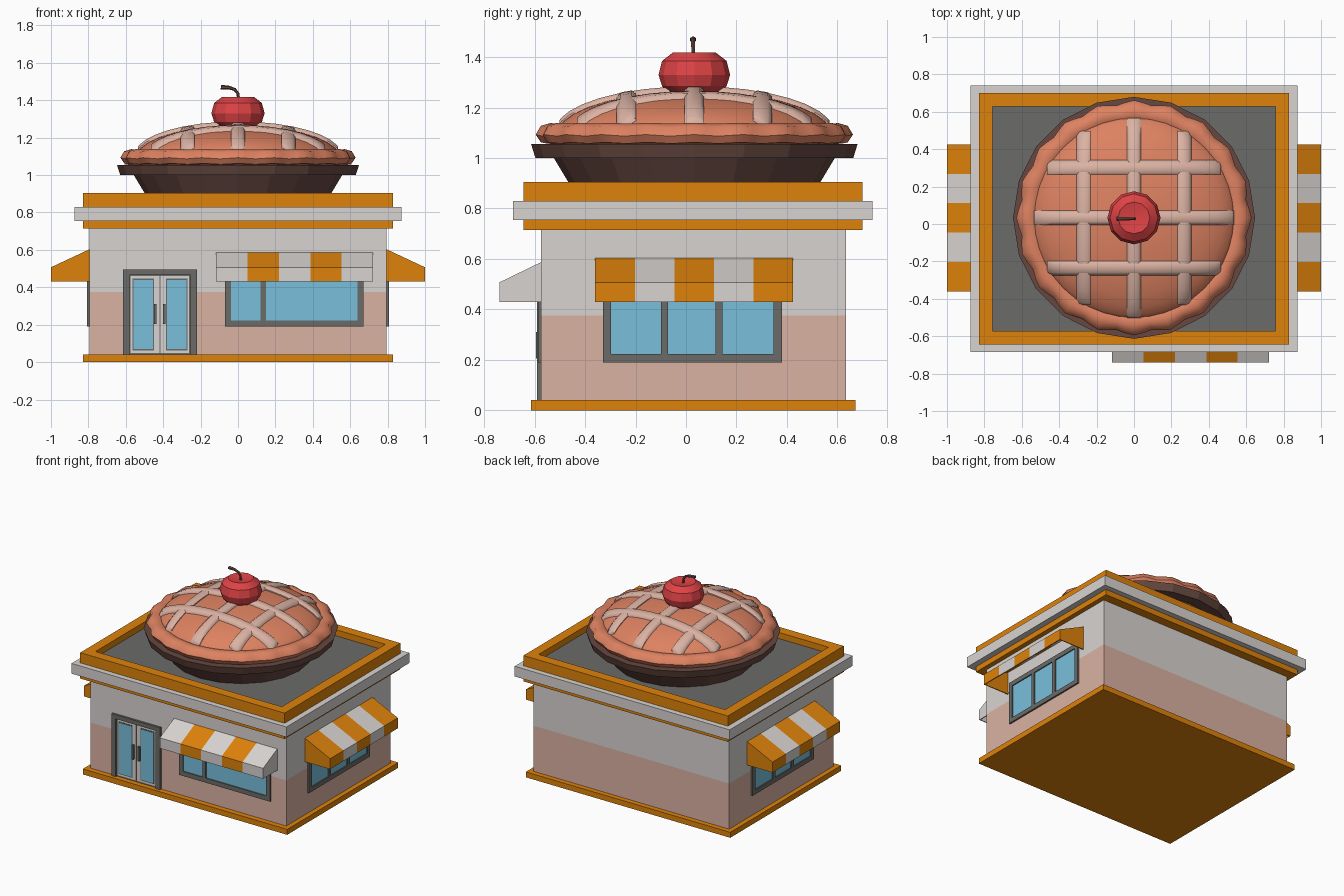
import bpy, bmesh, math
from mathutils import Vector

if "Cube" in bpy.data.objects:
    bpy.data.objects.remove(bpy.data.objects["Cube"])


def srgb(r, g, b):
    return [((c + 0.055) / 1.055) ** 2.4 if c > 0.04 else c / 12.92 for c in (r, g, b)] + [1]


def material(name, *rgb):
    m = bpy.data.materials.new(name)
    m.diffuse_color = srgb(*rgb)
    m.use_nodes = True
    m.node_tree.nodes["Principled BSDF"].inputs["Base Color"].default_value = m.diffuse_color
    return m


ORANGE = material("orange trim", 0.87, 0.51, 0.04)
WHITE = material("off white", 0.85, 0.83, 0.82)
PINK = material("pale pink", 0.86, 0.70, 0.64)
GREY = material("dark grey", 0.42, 0.42, 0.41)
GLASS = material("blue glass", 0.47, 0.75, 0.86)
BROWN = material("pan brown", 0.40, 0.28, 0.25)
CRUST = material("baked crust", 0.87, 0.51, 0.38)
RED = material("cherry red", 0.87, 0.26, 0.27)

PIE_Y = 0.033
WALL_X, WALL_FRONT, WALL_BACK = 0.795, -0.575, 0.635


def finish(name, bm, mats, smooth=None, recalc=True):
    if recalc:
        bmesh.ops.recalc_face_normals(bm, faces=bm.faces[:])
    me = bpy.data.meshes.new(name)
    bm.to_mesh(me)
    bm.free()
    ob = bpy.data.objects.new(name, me)
    bpy.context.collection.objects.link(ob)
    for m in mats:
        me.materials.append(m)
    if smooth:
        bpy.ops.object.select_all(action='DESELECT')
        ob.select_set(True)
        bpy.context.view_layer.objects.active = ob
        bpy.ops.object.shade_smooth_by_angle(angle=math.radians(smooth))
    return ob


def box_bm(lo, hi):
    bm = bmesh.new()
    bmesh.ops.create_cube(bm, size=1)
    for v in bm.verts:
        v.co = [(lo[i] + hi[i]) / 2 + v.co[i] * (hi[i] - lo[i]) for i in range(3)]
    return bm


def box(name, lo, hi, mat):
    return finish(name, box_bm(lo, hi), [mat])


def skin(bm, rings, closed_rings=False):
    """Bridge consecutive closed loops of vertices with quads."""
    n = len(rings)
    for i in range(n if closed_rings else n - 1):
        a, b = rings[i], rings[(i + 1) % n]
        for j in range(len(a)):
            k = (j + 1) % len(a)
            bm.faces.new((a[j], a[k], b[k], b[j]))


def lathe(name, profile, sides, mat, smooth=None, phase=math.pi / 2):
    bm = bmesh.new()
    rings = [[bm.verts.new((r * math.cos(phase + math.tau * i / sides),
                            PIE_Y + r * math.sin(phase + math.tau * i / sides), z))
              for i in range(sides)] for r, z in profile]
    skin(bm, rings)
    bm.faces.new(rings[0])
    bm.faces.new(rings[-1])
    return finish(name, bm, [mat], smooth)


# --- Building shell ---
box("base_plinth", (-0.83, -0.615, 0), (0.83, 0.672, 0.04), ORANGE)
bm = box_bm((-WALL_X, WALL_FRONT, 0.03), (WALL_X, WALL_BACK, 0.73))
bmesh.ops.bisect_plane(bm, geom=bm.verts[:] + bm.edges[:] + bm.faces[:],
                       plane_co=(0, 0, 0.375), plane_no=(0, 0, 1))
for f in bm.faces:
    f.material_index = 1 if f.calc_center_median().z < 0.375 else 0
finish("walls", bm, [WHITE, PINK])
box("cornice_lower", (-0.83, -0.645, 0.715), (0.83, 0.70, 0.757), ORANGE)
box("cornice_band", (-0.873, -0.685, 0.755), (0.873, 0.74, 0.83), WHITE)

# Parapet with a sunken grey roof
bm = box_bm((-0.83, -0.645, 0.825), (0.83, 0.70, 0.905))
top = max(bm.faces, key=lambda f: f.calc_center_median().z)
bmesh.ops.inset_region(bm, faces=[top], thickness=0.103)
floor = bmesh.ops.extrude_discrete_faces(bm, faces=[top])["faces"][0]
for v in floor.verts:
    v.co.z = 0.86
floor.material_index = 1
finish("parapet_roof", bm, [ORANGE, GREY])


# --- Wall fittings: u runs along the wall, d outwards from it ---
def place(side, u, d, z):
    if side == "front":
        return Vector((u, WALL_FRONT - d, z))
    return Vector(((1 if side == "right" else -1) * (WALL_X + d), u, z))


def plate(name, side, u0, u1, z0, z1, depth, mat):
    a, b = place(side, u0, -0.005, z0), place(side, u1, depth, z1)
    box(f"{side}_{name}", [min(p) for p in zip(a, b)], [max(p) for p in zip(a, b)], mat)


def window(side, u0, u1, z0, z1, mullions, t=0.033):
    plate("window_glass", side, u0 + t, u1 - t, z0 + t, z1 - t, 0.004, GLASS)
    plate("window_sill", side, u0, u1, z0, z0 + t, 0.012, GREY)
    plate("window_head", side, u0, u1, z1 - t, z1, 0.012, GREY)
    for i, u in enumerate([u0 + t / 2, u1 - t / 2] + mullions):
        w = t if i < 2 else 0.028
        plate(f"window_post_{i}", side, u - w / 2, u + w / 2, z0 + t, z1 - t, 0.012, GREY)


def awning(side, u0, u1, depth, z_top, mats, n=5):
    """Hollow striped awning: sloped top, front valance and end caps."""
    bm = bmesh.new()
    profile = [(0, z_top), (depth, 0.507), (depth, 0.43)]
    rows = [[bm.verts.new(place(side, u0 + (u1 - u0) * i / n, d, z)) for d, z in profile]
            for i in range(n + 1)]
    for i in range(n):
        for j in range(2):
            f = bm.faces.new((rows[i][j], rows[i][j + 1], rows[i + 1][j + 1], rows[i + 1][j]))
            f.material_index = i % 2
    for row, u in ((rows[0], u0), (rows[-1], u1)):
        bm.faces.new(row + [bm.verts.new(place(side, u, 0, 0.43))])
    bmesh.ops.recalc_face_normals(bm, faces=bm.faces[:])
    slope = next(f for f in bm.faces if abs(f.normal.z) > 0.1)
    if slope.normal.z < 0:
        bmesh.ops.reverse_faces(bm, faces=bm.faces[:])
    ob = finish(f"{side}_awning", bm, mats, recalc=False)
    mod = ob.modifiers.new("thickness", 'SOLIDIFY')
    mod.thickness, mod.offset = 0.008, -1


window("front", -0.07, 0.672, 0.19, 0.50, [0.135])
awning("front", -0.117, 0.722, 0.165, 0.587, [WHITE, ORANGE])
for side in ("right", "left"):
    window(side, -0.33, 0.38, 0.19, 0.50, [-0.085, 0.13])
    awning(side, -0.36, 0.425, 1 - WALL_X, 0.603, [ORANGE, WHITE])

# Double door
plate("door_frame_left", "front", -0.615, -0.58, 0.04, 0.495, 0.016, GREY)
plate("door_frame_right", "front", -0.255, -0.22, 0.04, 0.495, 0.016, GREY)
plate("door_frame_top", "front", -0.58, -0.255, 0.465, 0.495, 0.016, GREY)
plate("door_gap", "front", -0.58, -0.255, 0.04, 0.465, 0.002, GREY)
for s, label in ((-1, "left"), (1, "right")):
    def span(a, b, c=-0.4175):
        return sorted((c + s * a, c + s * b))
    plate(f"door_leaf_{label}", "front", *span(0.003, 0.156), 0.05, 0.46, 0.005, WHITE)
    plate(f"door_pane_edge_{label}", "front", *span(0.032, 0.147), 0.063, 0.447, 0.007, GREY)
    plate(f"door_pane_{label}", "front", *span(0.038, 0.141), 0.07, 0.44, 0.009, GLASS)
    plate(f"door_handle_{label}", "front", *span(0.017, 0.031), 0.205, 0.31, 0.02, GREY)

# --- Pie ---
lathe("pie_pan", [(0.47, 0.855), (0.557, 1.0), (0.63, 1.0), (0.647, 1.055), (0.50, 1.056)],
      20, BROWN)

# Scalloped crust ring
bm = bmesh.new()
section = [(0.49, 1.09), (0.525, 1.13), (0.565, 1.138), (0.60, 1.125),
           (0.618, 1.09), (0.60, 1.06), (0.49, 1.05)]
rings = []
for i in range(80):
    a = math.pi / 2 + math.tau * i / 80
    wave = 0.011 * math.cos(math.tau * i / 4)
    ring = []
    for r, z in section:
        k = max(0, (r - 0.53) / 0.09)
        ring.append(bm.verts.new(((r + wave * k) * math.cos(a),
                                  PIE_Y + (r + wave * k) * math.sin(a), z + wave * 0.3 * k)))
    rings.append(ring)
skin(bm, rings, True)
finish("pie_crust", bm, [CRUST], 50)


def dome(r):
    return 1.09 + 0.175 * math.sqrt(max(0, 1 - (r / 0.55) ** 2))


lathe("pie_filling", [(r, dome(r)) for r in (0.55, 0.54, 0.52, 0.48, 0.42, 0.34, 0.24, 0.12, 0.02)],
      40, CRUST, 40)

# Lattice strips following the dome
STRIP = [(-0.038, -0.03), (-0.038, 0.006), (-0.022, 0.02),
         (0.022, 0.02), (0.038, 0.006), (0.038, -0.03)]
for axis in (0, 1):
    for n, off in enumerate((-0.27, 0, 0.27)):
        half = 0.465 if off else 0.535
        bm = bmesh.new()
        rings = []
        for i in range(17):
            t = half * math.sin(math.pi * (i / 16 - 0.5))
            ring = []
            for w, h in STRIP:
                z = dome(math.hypot(t, off + w)) + h + 0.002 * axis
                x, y = (off + w, t) if axis == 0 else (t, off + w)
                ring.append(bm.verts.new((x, y + PIE_Y, z)))
            rings.append(ring)
        skin(bm, rings)
        bm.faces.new(rings[0])
        bm.faces.new(rings[-1])
        finish(f"lattice_{'lengthwise' if axis == 0 else 'crosswise'}_{n}", bm, [PINK], 50)

# Cherry and its bent stem
lathe("cherry", [(0.09, 1.25), (0.128, 1.285), (0.142, 1.33), (0.128, 1.385),
                 (0.085, 1.418), (0.02, 1.405)], 12, RED, 25)
bm = bmesh.new()
rings = []
for x, z, r, tilt in ((0.003, 1.40, 0.008, 0), (0, 1.435, 0.008, 0.2), (-0.018, 1.458, 0.009, 0.8),
                      (-0.05, 1.468, 0.010, 1.4), (-0.092, 1.47, 0.013, 1.5)):
    rings.append([bm.verts.new((x + r * math.cos(a) * math.cos(tilt), PIE_Y - 0.005 + r * math.sin(a),
                                z + r * math.cos(a) * math.sin(tilt)))
                  for a in (math.tau * i / 6 for i in range(6))])
skin(bm, rings)
bm.faces.new(rings[0])
bm.faces.new(rings[-1])
finish("cherry_stem", bm, [BROWN], 50)
